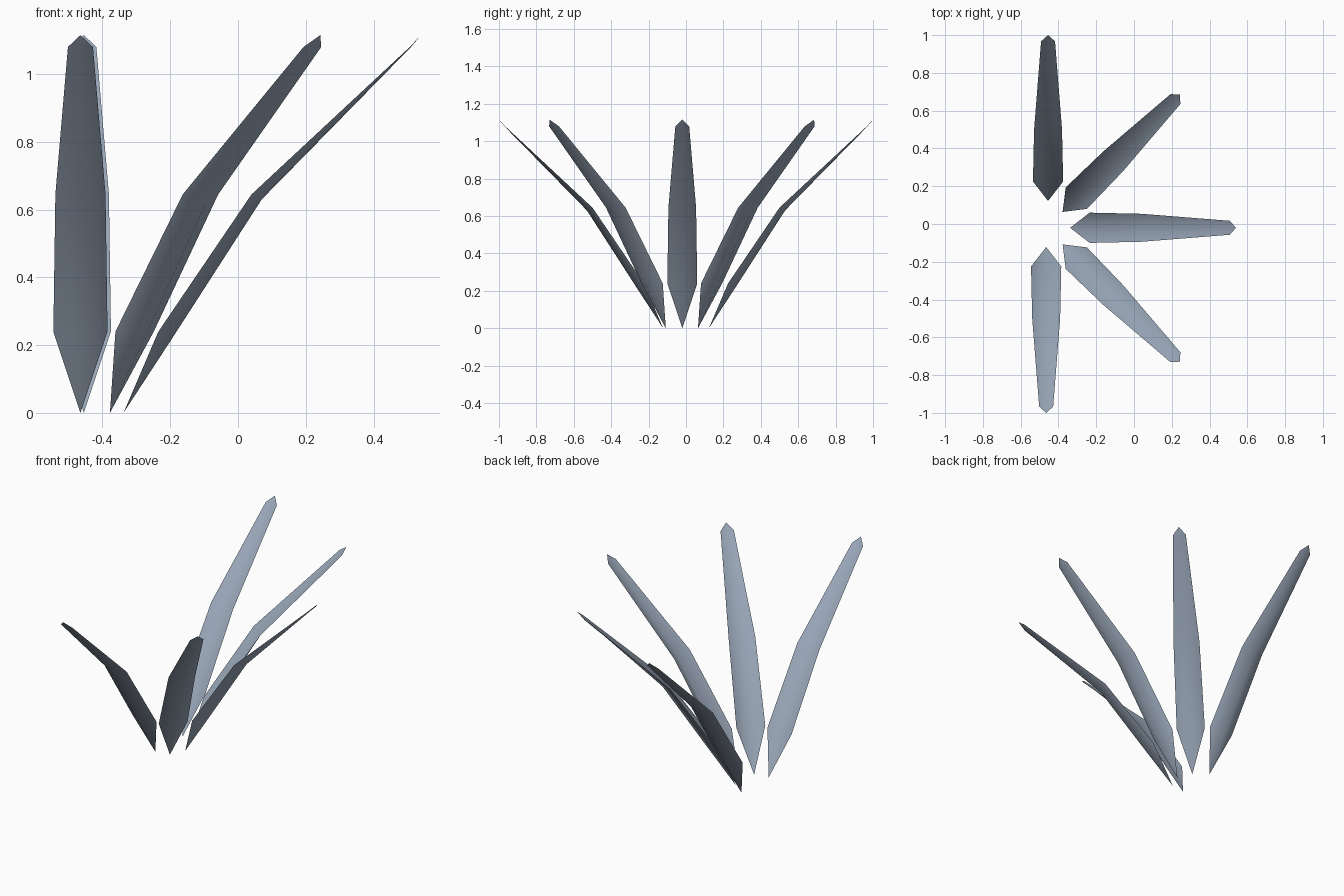
import bpy, bmesh, math
from mathutils import Matrix, Vector

if "Cube" in bpy.data.objects:
    bpy.data.objects.remove(bpy.data.objects["Cube"])

leaf_mat = bpy.data.materials.new("slate blue")
leaf_mat.diffuse_color = (0.32, 0.385, 0.48, 1)
leaf_mat.use_nodes = True
leaf_mat.node_tree.nodes["Principled BSDF"].inputs["Base Color"].default_value = leaf_mat.diffuse_color

# Leaf outline: (outward edge, edge height, half width, outward keel, keel height)
ROWS = [
    (0.103, 0.240, 0.080, 0.145, 0.222),
    (0.378, 0.645, 0.074, 0.408, 0.630),
    (0.845, 1.080, 0.037, 0.847, 1.078),
]
BASE, TIP = (0, 0, 0), (0.878, 0, 1.115)


def make_leaf(name, x, y, angle):
    """Shallow channel-shaped blade, pointed at both ends."""
    bm = bmesh.new()
    base, tip = bm.verts.new(BASE), bm.verts.new(TIP)
    rows = [(bm.verts.new((r, w, z)), bm.verts.new((kr, 0, kz)), bm.verts.new((r, -w, z)))
            for r, z, w, kr, kz in ROWS]
    for i in range(2):
        # cap triangles at the root and the tip, quads in between
        bm.faces.new((base, rows[0][i + 1], rows[0][i]))
        bm.faces.new((tip, rows[-1][i], rows[-1][i + 1]))
        for a, b in zip(rows, rows[1:]):
            bm.faces.new((a[i], a[i + 1], b[i + 1], b[i]))
    for f in bm.faces:
        f.smooth = True
        f.normal_update()
        if f.normal.z < 0:
            f.normal_flip()
    bm.transform(Matrix.Translation(Vector((x, y, 0))) @ Matrix.Rotation(math.radians(angle), 4, 'Z'))
    me = bpy.data.meshes.new(name)
    bm.to_mesh(me)
    bm.free()
    me.materials.append(leaf_mat)
    ob = bpy.data.objects.new(name, me)
    bpy.context.collection.objects.link(ob)


# Fan of five leaves
make_leaf("leaf_back", -0.455, 0.122, 90)
make_leaf("leaf_back_right", -0.378, 0.064, 45)
make_leaf("leaf_right", -0.338, -0.02, 0)
make_leaf("leaf_front_right", -0.378, -0.108, -45)
make_leaf("leaf_front", -0.465, -0.122, -90)
